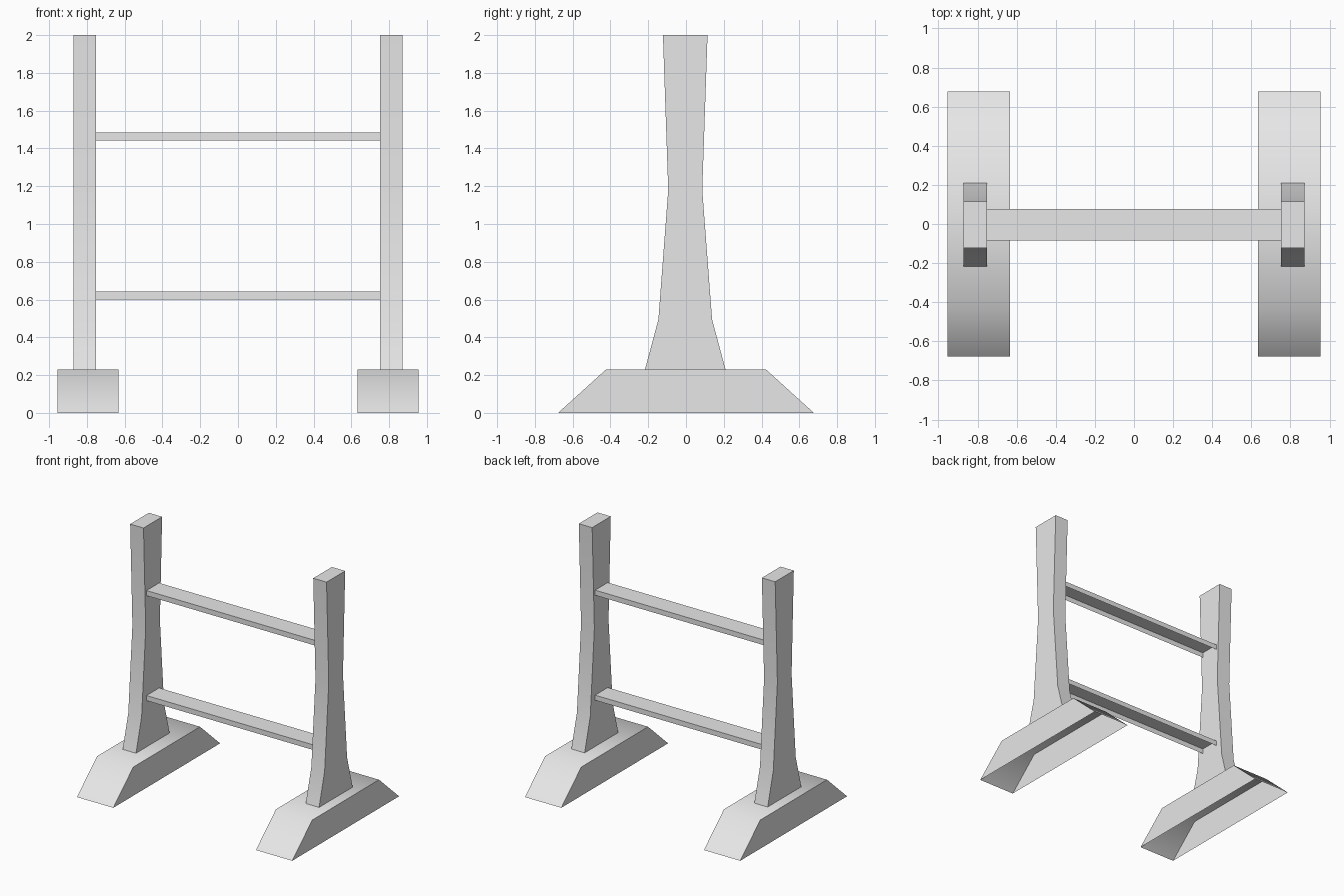
import bpy
import bmesh
import math

cube = bpy.data.objects.get("Cube")
if cube:
    bpy.data.objects.remove(cube, do_unlink=True)

# Single plain grey for the whole stand
GREY = (0.8, 0.8, 0.8, 1.0)
grey = bpy.data.materials.new("plain grey")
grey.use_nodes = True
grey.diffuse_color = GREY
grey.node_tree.nodes["Principled BSDF"].inputs["Base Color"].default_value = GREY


def tapered_shell(name, x0, x1, yc, levels):
    """Stack of rectangles (half depth, height), capped on top, open underneath."""
    bm = bmesh.new()
    rings = []
    for half, z in levels:
        corners = ((x0, yc - half), (x1, yc - half), (x1, yc + half), (x0, yc + half))
        rings.append([bm.verts.new((x, y, z)) for x, y in corners])
    for low, high in zip(rings, rings[1:]):
        for i in range(4):
            j = (i + 1) % 4
            bm.faces.new((low[i], low[j], high[j], high[i]))
    bm.faces.new(rings[-1])
    mesh = bpy.data.meshes.new(name)
    bm.to_mesh(mesh)
    bm.free()
    mesh.materials.append(grey)
    obj = bpy.data.objects.new(name, mesh)
    bpy.context.collection.objects.link(obj)
    bpy.ops.object.select_all(action="DESELECT")
    obj.select_set(True)
    bpy.context.view_layer.objects.active = obj
    bpy.ops.object.shade_smooth_by_angle(angle=math.radians(60))
    return obj


POST_Y = -0.004
FOOT = [(0.677, 0.0), (0.423, 0.23)]
POST = [(0.213, 0.23), (0.142, 0.495), (0.09, 1.18), (0.118, 2.0)]

# Sloped feet and waisted posts on both sides
for side, sign in (("left", 1), ("right", -1)):
    for part, inner, outer, yc, levels in (
        ("foot", 0.633, 0.955, 0.0, FOOT),
        ("post", 0.753, 0.871, POST_Y, POST),
    ):
        x0, x1 = sorted((sign * inner, sign * outer))
        tapered_shell(f"{side}_{part}", x0, x1, yc, levels)

# Cross rails, hollow underneath
for name, bottom in (("lower_rail", 0.601), ("upper_rail", 1.443)):
    tapered_shell(name, -0.753, 0.753, POST_Y, [(0.08, bottom), (0.08, bottom + 0.041)])
